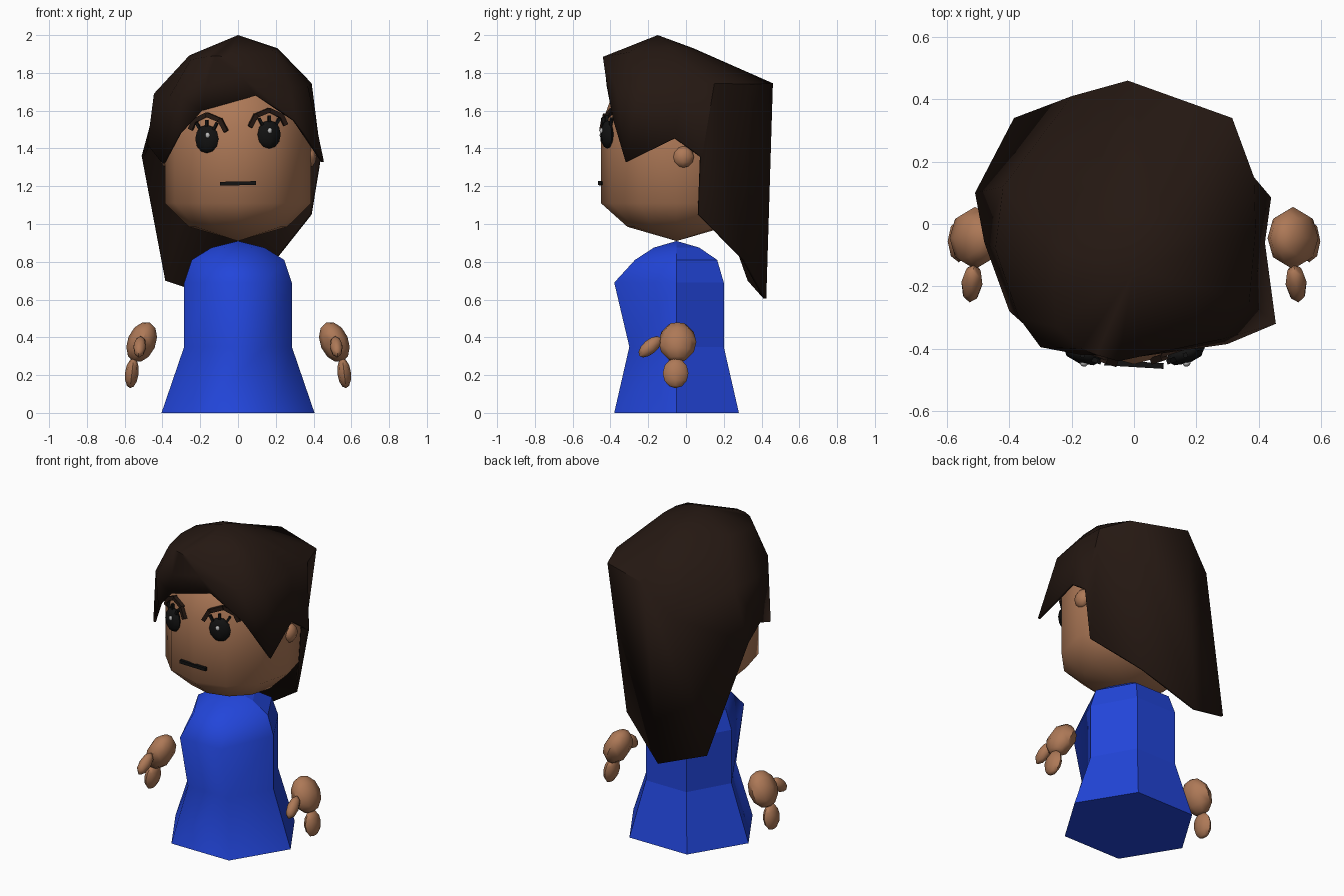
import bpy, bmesh, math
from mathutils import Matrix, Vector, Euler

if "Cube" in bpy.data.objects:
    bpy.data.objects.remove(bpy.data.objects["Cube"])


def material(name, r, g, b):
    m = bpy.data.materials.new(name)
    m.diffuse_color = (r, g, b, 1)
    m.use_nodes = True
    m.node_tree.nodes["Principled BSDF"].inputs["Base Color"].default_value = m.diffuse_color
    return m


SKIN = material("skin", 0.42, 0.19, 0.095)
BLUE = material("blue", 0.016, 0.06, 0.7)
HAIR = material("dark_brown", 0.018, 0.009, 0.006)
BLACK = material("black", 0.006, 0.006, 0.006)
GREY = material("highlight_grey", 0.5, 0.5, 0.5)


def finish(name, bm, mat, smooth=None):
    bmesh.ops.remove_doubles(bm, verts=bm.verts, dist=0.0005)
    bmesh.ops.recalc_face_normals(bm, faces=bm.faces)
    me = bpy.data.meshes.new(name)
    bm.to_mesh(me)
    bm.free()
    ob = bpy.data.objects.new(name, me)
    bpy.context.collection.objects.link(ob)
    me.materials.append(mat)
    if smooth is not None:
        me.shade_smooth()
        me.set_sharp_from_angle(angle=math.radians(smooth))
    return ob


def bridge(bm, a, b):
    n = len(a)
    for i in range(n):
        j = (i + 1) % n
        bm.faces.new((a[i], a[j], b[j], b[i]))


def loft(name, sides, rings, cy, mat, smooth):
    """rings: z, half width, depth to front, depth to back"""
    bm = bmesh.new()
    peak = max(math.sin(math.tau * i / sides) for i in range(sides))
    loops = []
    for z, rx, front, back in rings:
        loop = []
        for i in range(sides):
            a = math.tau * i / sides
            s = math.sin(a) / peak
            loop.append(bm.verts.new((rx * math.cos(a), cy + s * (back if s > 0 else front), z)))
        loops.append(loop)
    for a, b in zip(loops, loops[1:]):
        bridge(bm, a, b)
    if rings[0][1] > 0:
        bm.faces.new(loops[0][::-1])
    return finish(name, bm, mat, smooth)


def blob(name, loc, radii, mat, rot=(0, 0, 0), seg=8, rings=6, smooth=50):
    bm = bmesh.new()
    m = Matrix.LocRotScale(Vector(loc), Euler(rot), Vector(radii))
    bmesh.ops.create_uvsphere(bm, u_segments=seg, v_segments=rings, radius=1, matrix=m)
    return finish(name, bm, mat, smooth)


def box(name, loc, size, mat, rot=(0, 0, 0)):
    bm = bmesh.new()
    m = Matrix.LocRotScale(Vector(loc), Euler(rot), Vector(size))
    bmesh.ops.create_cube(bm, size=1, matrix=m)
    return finish(name, bm, mat)


def face_y(x, z):
    r = 0.395 - max(0, z - 1.52) * 0.33
    return -0.05 - math.sqrt(r * r - x * x)


# dress: six-sided, smooth on the front and faceted on the back
dress = loft("dress", 6, [(0, .405, .33, .33), (.35, .285, .25, .25), (.69, .285, .33, .25),
                          (.81, .245, .22, .215), (.875, .14, .12, .12), (.91, 0, 0, 0)],
             -0.05, BLUE, None)
for p in dress.data.polygons:
    p.use_smooth = p.center.y < -0.06 and p.center.z > 0.01

# head
loft("head", 12, [(.91, 0, 0, 0), (.985, .26, .26, .26), (1.11, .387, .4, .4), (1.52, .387, .4, .4),
                  (1.7, .32, .335, .33), (1.82, .17, .18, .18), (1.86, 0, 0, 0)],
     -0.05, SKIN, 60)

# hair: columns of crown point, brow point and hem point, walked round from the front
columns = [
    ((-.05, -.44, 1.885), (.02, -.425, 1.78), (.095, -.41, 1.68)),
    ((.2, -.3, 1.91), (.28, -.37, 1.72), (.3, -.385, 1.55)),
    ((.21, -.2, 1.925), (.37, -.25, 1.73), (.455, -.32, 1.33)),
    ((.21, -.08, 1.93), (.39, -.02, 1.745), (.42, -.06, 1.455)),
    ((.18, -.02, 1.93), (.385, .15, 1.745), (.44, .085, 1.355)),
    ((.18, -.02, 1.93), (.385, .15, 1.745), (.39, .07, 1.05)),
    ((.1, .03, 1.93), (.315, .34, 1.74), (.2, .31, .81)),
    ((0, .04, 1.93), (-.02, .46, 1.745), (-.1, .425, .605)),
    ((-.12, .02, 1.92), (-.2, .41, 1.55), (-.385, .34, .70)),
    ((-.24, -.08, 1.9), (-.42, .12, 1.69), (-.51, .1, 1.36)),
    ((-.26, -.2, 1.89), (-.445, -.08, 1.69), (-.48, -.06, 1.42)),
    ((-.25, -.33, 1.87), (-.37, -.3, 1.66), (-.4, -.28, 1.32)),
    ((-.17, -.4, 1.885), (-.3, -.395, 1.67), (-.31, -.36, 1.48)),
    ((-.12, -.42, 1.89), (-.17, -.42, 1.73), (-.19, -.395, 1.6)),
]
bm = bmesh.new()
crown, brow_row, hem = [[bm.verts.new(c[k]) for c in columns] for k in range(3)]
bridge(bm, crown, brow_row)
bridge(bm, brow_row, hem)
apex = bm.verts.new((0, -.15, 2.0))
for i in range(len(crown)):
    bm.faces.new((crown[i], crown[(i + 1) % len(crown)], apex))
hair = finish("hair", bm, HAIR, 60)
# make the open shell face outward, then thicken it inward
up = max(hair.data.polygons, key=lambda p: p.center.z)
if up.normal.z < 0:
    hair.data.flip_normals()
thick = hair.modifiers.new("thickness", "SOLIDIFY")
thick.thickness = 0.015
thick.offset = -1

for side, label in ((-1, "left"), (1, "right")):
    # ears
    blob(label + "_ear", (side * .375, -.015, 1.355), (.04, .057, .057), SKIN)

    # hands: palm, fingers and thumb
    blob(label + "_palm", (side * .51, -.045, .375), (.075, .1, .112), SKIN, (0, -side * .4, 0))
    blob(label + "_fingers", (side * .562, -.055, .21), (.036, .068, .08), SKIN, (0, -side * .12, 0))
    blob(label + "_thumb", (side * .52, -.19, .35), (.034, .075, .038), SKIN, (.7, 0, side * .12))

    # eyes with lashes and a highlight
    x, z = side * .165, 1.462 + side * .012
    y = face_y(x, z) - .008
    turn = side * .33
    blob(label + "_eye", (x, y, z), (.065, .032, .075), BLACK, (0, 0, turn))
    blob(label + "_eye_highlight", (x + .004, y - .03, z + .02), (.013, .011, .015), GREY, (0, 0, turn))
    for k in (-1, 0, 1):
        lx = x + k * .045
        box(label + "_lash", (lx, face_y(lx, z) - .012, z + .08 - abs(k) * .012),
            (.014, .016, .04), BLACK, (0, k * .5, turn))

    # eyebrows: a bent strip over each eye
    pts = [(-.1, .045), (-.07, .1), (0, .128), (.065, .098), (.085, .055)]
    for (u0, v0), (u1, v1) in zip(pts, pts[1:]):
        bx, bz = x - side * (u0 + u1) / 2 * -1, z + (v0 + v1) / 2
        du, dv = side * (u1 - u0), v1 - v0
        box(label + "_eyebrow", (bx, face_y(bx, bz) - .004, bz),
            (math.hypot(du, dv) + .012, .022, .024), HAIR, (0, -math.atan2(dv, du), turn))

# mouth
box("mouth", (0, -.45, 1.215), (.19, .018, .02), BLACK, (0, -.02, -.06))
